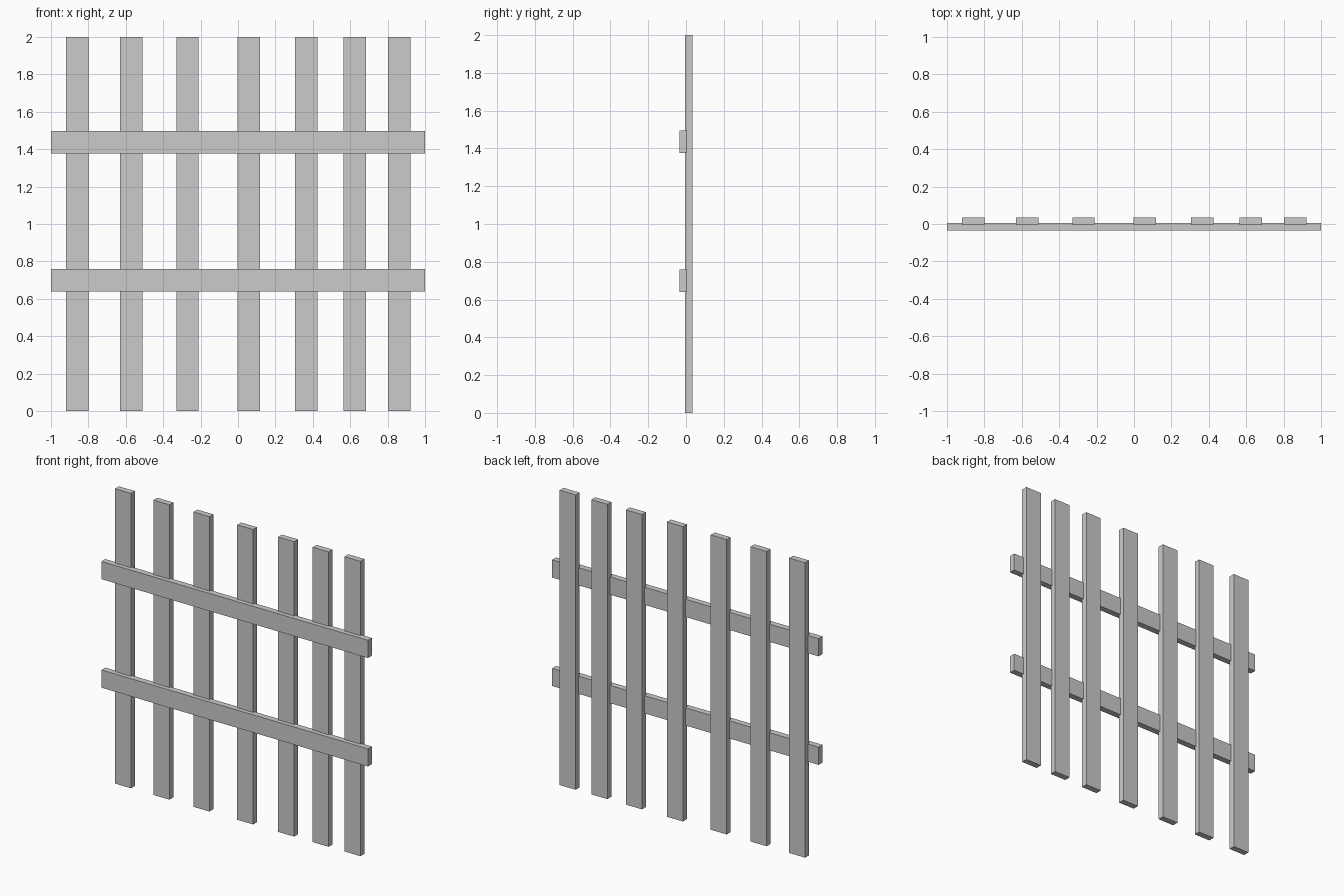
import bpy

if "Cube" in bpy.data.objects:
    bpy.data.objects.remove(bpy.data.objects["Cube"])


def board(name, centre, size):
    bpy.ops.mesh.primitive_cube_add(size=1, location=centre)
    ob = bpy.context.object
    ob.name = name
    ob.scale = size
    bpy.ops.object.transform_apply(location=False, rotation=False, scale=True)
    return ob


WIDTH, THICK, OFFSET = 0.12, 0.042, 0.0145

# Upright pickets, unevenly spaced, on the back side
for i, x in enumerate((-0.859, -0.57, -0.27, 0.058, 0.366, 0.625, 0.863)):
    board(f"picket_{i + 1}", (x, OFFSET, 1.0), (WIDTH, THICK, 2.0))

# Horizontal rails on the front, slightly sunk into the pickets
for name, z in (("lower_rail", 0.70), ("upper_rail", 1.436)):
    board(name, (0, -OFFSET, z), (2.0, THICK, WIDTH))
